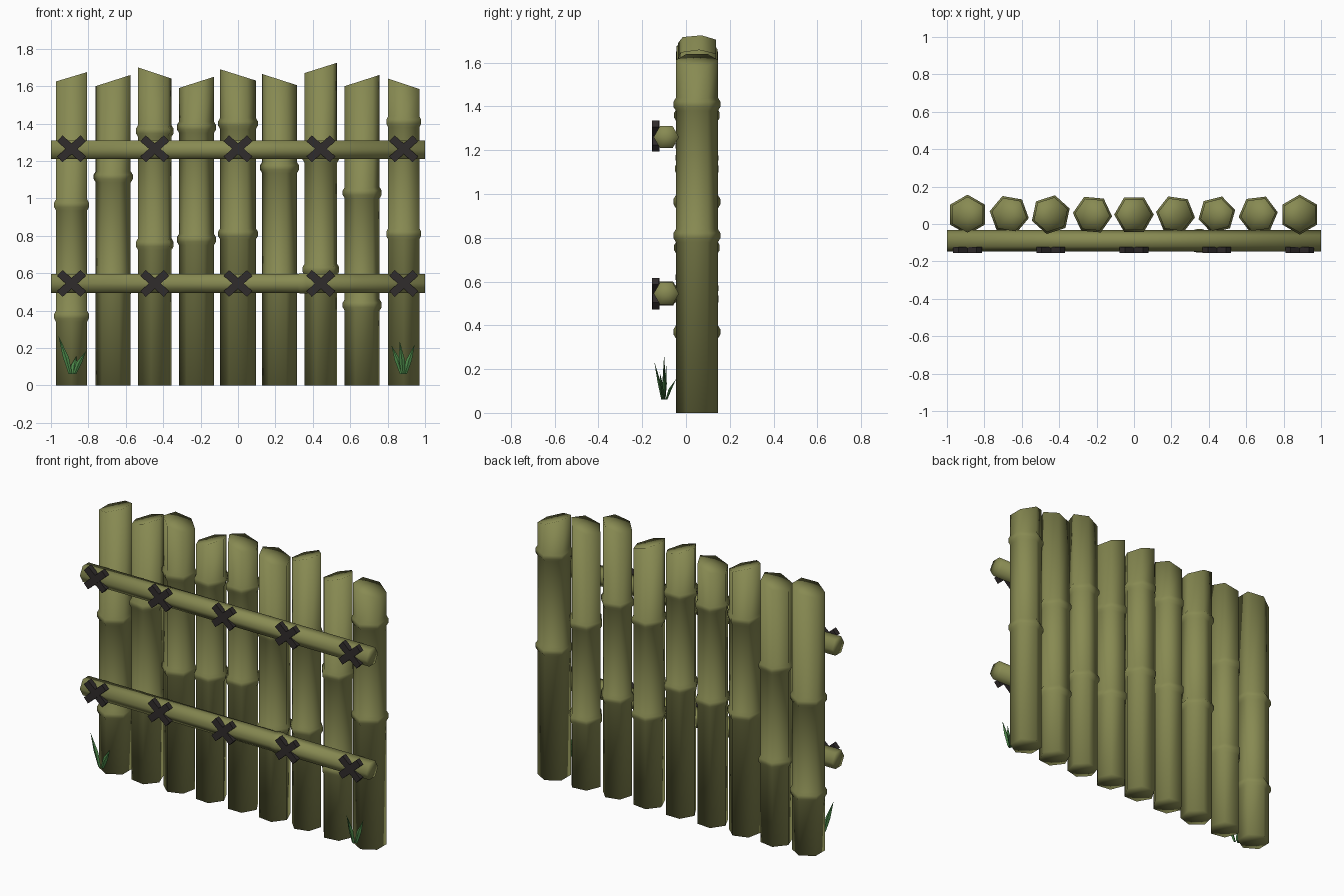
import bpy, bmesh, math
from mathutils import Matrix, Vector

if "Cube" in bpy.data.objects:
    bpy.data.objects.remove(bpy.data.objects["Cube"])


def material(name, rgb):
    m = bpy.data.materials.new(name)
    m.diffuse_color = (*rgb, 1)
    m.use_nodes = True
    m.node_tree.nodes["Principled BSDF"].inputs["Base Color"].default_value = m.diffuse_color
    return m


BAMBOO = material("olive bamboo", (0.245, 0.255, 0.085))
CORD = material("dark cord", (0.03, 0.025, 0.025))
GRASS = material("grass green", (0.07, 0.24, 0.065))


def finish(name, bm, mat, smooth):
    bmesh.ops.recalc_face_normals(bm, faces=bm.faces)
    for f in bm.faces:
        f.smooth = smooth
    me = bpy.data.meshes.new(name)
    bm.to_mesh(me)
    bm.free()
    me.materials.append(mat)
    ob = bpy.data.objects.new(name, me)
    bpy.context.collection.objects.link(ob)
    return ob


def pole(name, length, r, phase, nodes, bump, slope=0.0, matrix=Matrix()):
    """Six-sided pole along z with swollen nodes and a slanted top."""
    rings = [(0, r)]
    for z in sorted(nodes):
        rings += [(z - 0.03, r), (z - 0.012, r + bump), (z + 0.012, r + bump), (z + 0.03, r)]
    rings.append((length, r))
    bm = bmesh.new()
    loops = []
    for i, (z, rad) in enumerate(rings):
        s = slope if i == len(rings) - 1 else 0
        loop = []
        for k in range(6):
            a = math.radians(phase + 60 * k)
            x, y = rad * math.cos(a), rad * math.sin(a)
            loop.append(bm.verts.new((x, y, z + s * x)))
        loops.append(loop)
    for a, b in zip(loops, loops[1:]):
        for k in range(6):
            n = (k + 1) % 6
            bm.faces.new((a[k], a[n], b[n], b[k]))
    # Fanned end caps
    for loop, z in ((loops[0], 0), (loops[-1], length)):
        c = bm.verts.new((0, 0, z))
        for k in range(6):
            bm.faces.new((c, loop[k], loop[(k + 1) % 6]))
    bm.transform(matrix)
    return finish(name, bm, BAMBOO, True)


# Upright posts: x, radius, turn, top left, top right, nodes
posts = [
    (-0.890, 0.096, 30, 1.625, 1.675, (0.37, 0.965)),
    (-0.667, 0.095, -10, 1.600, 1.660, (0.52, 1.115)),
    (-0.445, 0.095, 18, 1.700, 1.640, (0.755, 1.36)),
    (-0.222, 0.094, -5, 1.590, 1.650, (0.78, 1.38)),
    (0.000, 0.095, 0, 1.690, 1.630, (0.81, 1.40)),
    (0.222, 0.094, -8, 1.665, 1.605, (0.57, 1.165)),
    (0.443, 0.090, 14, 1.670, 1.725, (0.62, 1.22)),
    (0.664, 0.094, 7, 1.600, 1.660, (0.43, 1.03)),
    (0.886, 0.096, 30, 1.640, 1.585, (0.81, 1.41)),
]
for i, (x, r, turn, zl, zr, nodes) in enumerate(posts):
    half = r * max(abs(math.cos(math.radians(turn + 60 * k))) for k in range(6))
    pole(f"post_{i + 1}", (zl + zr) / 2, r, turn, nodes, 0.011,
         (zr - zl) / (2 * half), Matrix.Translation((x, 0.05, 0)))

# Horizontal rails
for name, z, nodes in (("lower_rail", 0.545, (1.35,)), ("upper_rail", 1.26, ())):
    m = Matrix.Translation((-1, -0.09, z)) @ Matrix.Rotation(math.pi / 2, 4, 'Y')
    pole(name, 2.0, 0.058, 30, nodes, 0.005, 0, m)

# Crossed cord bindings
for row, z in (("lower", 0.545), ("upper", 1.265)):
    for i, x in enumerate((-0.89, -0.445, 0, 0.443, 0.886)):
        bm = bmesh.new()
        for side in (-1, 1):
            m = (Matrix.Translation((x, -0.139 + 0.001 * side, z))
                 @ Matrix.Rotation(side * math.radians(42), 4, 'Y')
                 @ Matrix.Diagonal((0.168, 0.032, 0.042, 1)))
            bmesh.ops.create_cube(bm, size=1, matrix=m)
        finish(f"{row}_binding_{i + 1}", bm, CORD, False)


def blade(bm, base, tip, w):
    """Four-sided spindle blade, broadest below the middle."""
    base, tip = Vector(base), Vector(tip)
    mid = base.lerp(tip, 0.38) + Vector((0, 0, 0.012))
    offs = ((w, 0), (0, w * 0.45), (-w, 0), (0, -w * 0.45))
    low = [bm.verts.new(base + Vector((a * 0.6, b * 0.6, 0))) for a, b in offs]
    up = [bm.verts.new(mid + Vector((a, b, 0))) for a, b in offs]
    t = bm.verts.new(tip)
    bm.faces.new(low)
    for k in range(4):
        n = (k + 1) % 4
        bm.faces.new((low[k], low[n], up[n], up[k]))
        bm.faces.new((up[k], up[n], t))


# Grass tufts
tufts = {
    "left_grass": (-0.885, [(-0.96, -0.10, 0.265), (-0.812, -0.12, 0.185),
                            (-0.865, -0.045, 0.155)]),
    "right_grass": (0.885, [(0.82, -0.09, 0.215), (0.865, -0.145, 0.235),
                            (0.945, -0.10, 0.22)]),
}
for name, (x, tips) in tufts.items():
    bm = bmesh.new()
    for tip in tips:
        blade(bm, (x + (tip[0] - x) * 0.15, -0.1 + (tip[1] + 0.1) * 0.2, 0.062), tip, 0.016)
    finish(name, bm, GRASS, False)
